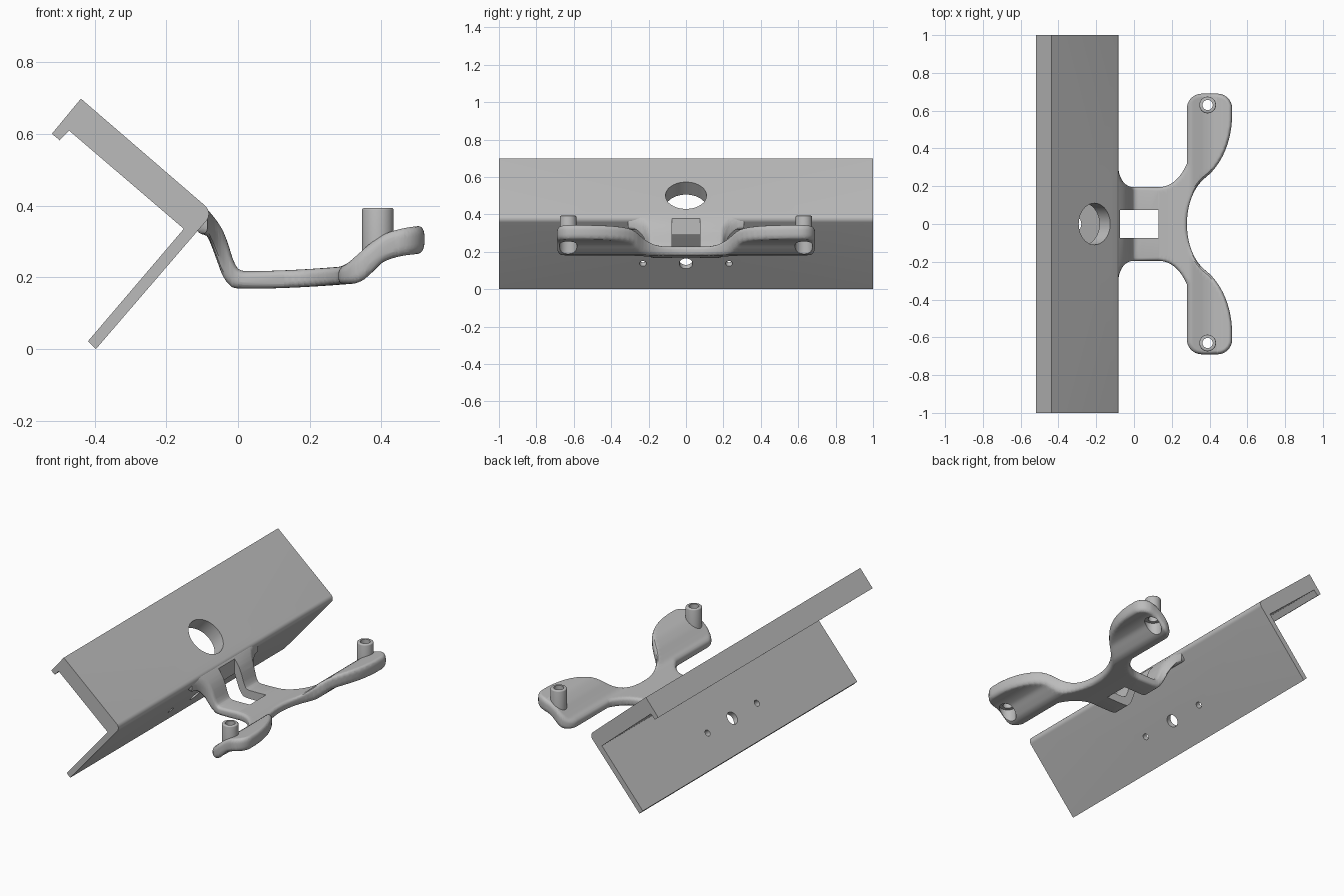
import bpy, bmesh, math
from mathutils import Vector, Matrix
from mathutils.geometry import interpolate_bezier

if "Cube" in bpy.data.objects:
    bpy.data.objects.remove(bpy.data.objects["Cube"], do_unlink=True)

grey = bpy.data.materials.new("plain grey")
grey.use_nodes = True
grey.diffuse_color = (0.5, 0.5, 0.5, 1)
grey.node_tree.nodes["Principled BSDF"].inputs["Base Color"].default_value = grey.diffuse_color


def make(name, bm):
    bmesh.ops.recalc_face_normals(bm, faces=bm.faces)
    mesh = bpy.data.meshes.new(name)
    bm.to_mesh(mesh)
    bm.free()
    mesh.materials.append(grey)
    obj = bpy.data.objects.new(name, mesh)
    bpy.context.collection.objects.link(obj)
    return obj


def prism(points, direction):
    bm = bmesh.new()
    face = bm.faces.new([bm.verts.new(p) for p in points])
    new = bmesh.ops.extrude_face_region(bm, geom=[face])["geom"]
    bmesh.ops.translate(bm, vec=direction, verts=[v for v in new if isinstance(v, bmesh.types.BMVert)])
    return bm


def cylinder(name, centre, radius, depth, axis=(0, 0, 1), bevel=0):
    bm = bmesh.new()
    turn = Vector(axis).to_track_quat('Z', 'Y').to_matrix().to_4x4()
    bmesh.ops.create_cone(bm, cap_ends=True, segments=48, radius1=radius, radius2=radius,
                          depth=depth, matrix=Matrix.Translation(centre) @ turn)
    if bevel:
        rim = [e for e in bm.edges if all(v.co.z > centre[2] for v in e.verts)]
        bmesh.ops.bevel(bm, geom=rim, offset=bevel, segments=3, profile=0.5, affect='EDGES')
    return make(name, bm)


def cut(obj, cutter):
    cutter.hide_render = True
    mod = obj.modifiers.new("cut", 'BOOLEAN')
    mod.operation, mod.solver, mod.object = 'DIFFERENCE', 'EXACT', cutter
    bpy.context.view_layer.objects.active = obj
    bpy.ops.object.modifier_apply(modifier=mod.name)
    bpy.data.objects.remove(cutter, do_unlink=True)


def smooth(obj, angle=35):
    for p in obj.data.polygons:
        p.use_smooth = True
    obj.data.set_sharp_from_angle(angle=math.radians(angle))


def curve_height(points):
    """Smooth monotone height function through (x, z) points."""
    slopes = [(b[1] - a[1]) / (b[0] - a[0]) for a, b in zip(points, points[1:])]
    tangents = [slopes[0]]
    for a, b in zip(slopes, slopes[1:]):
        tangents.append(2 * a * b / (a + b) if a * b > 0 else 0)
    tangents.append(slopes[-1])

    def height(x):
        i = 0
        while i < len(points) - 2 and x > points[i + 1][0]:
            i += 1
        (x0, z0), (x1, z1) = points[i], points[i + 1]
        h = x1 - x0
        t = min(max((x - x0) / h, 0), 1)
        s = 1 - t
        return (z0 * (1 + 2 * t) * s * s + z1 * t * t * (3 - 2 * t)
                + h * t * s * (tangents[i] * s - tangents[i + 1] * t))
    return height


# Angled bracket: thick upper plate with hooked lip, thin lower leg, rounded corner
along = Vector((0.758, 0, -0.652))
up_leg = Vector((0.652, 0, 0.758))
corner = Vector((-0.069, -1, 0.380))
r = 0.03
centre = corner - r * along - r * up_leg
profile = [Vector((x, -1, z)) for x, z in [
    (-0.396, 0), (-0.418, 0.022), (-0.151, 0.335), (-0.471, 0.609),
    (-0.497, 0.582), (-0.519, 0.600), (-0.438, 0.698)]]
for i in range(9):
    a = math.pi / 2 * i / 8
    profile.append(centre + r * (up_leg * math.cos(a) + along * math.sin(a)))
bracket = make("angle_bracket", prism(profile, (0, 2, 0)))
cut(bracket, cylinder("plate_hole", (-0.21, 0, 0.50), 0.11, 0.3, up_leg))
for y, radius in [(0, 0.036), (0.23, 0.018), (-0.23, 0.018)]:
    cut(bracket, cylinder("leg_hole", (-0.288, y, 0.145), radius, 0.2, along))
smooth(bracket)

# Forked arm: plan outline, rounded edges, then bent to follow the side profile
corners = [
    [(-0.085, 0.31), (-0.08, 0.24), (-0.05, 0.195), (0, 0.195)],
    [(0.13, 0.195), (0.20, 0.195), (0.25, 0.25), (0.28, 0.32)],
    [(0.28, 0.61), (0.28, 0.655), (0.315, 0.69), (0.36, 0.69)],
    [(0.44, 0.69), (0.485, 0.69), (0.52, 0.655), (0.52, 0.61)],
    [(0.52, 0.61), (0.525, 0.42), (0.45, 0.30), (0.375, 0.243)],
    [(0.375, 0.243), (0.31, 0.19), (0.28, 0.09), (0.28, 0)]]
half = [Vector((-0.12, 0.31, 0))]
for c in corners:
    for p in interpolate_bezier(*[Vector((x, y, 0)) for x, y in c], 12):
        if (p - half[-1]).length > 0.001:
            half.append(p)
outline = half + [Vector((p.x, -p.y, 0)) for p in reversed(half[:-1])]
top = curve_height([(-0.12, 0.415), (-0.092, 0.395), (-0.065, 0.365), (-0.045, 0.335),
                    (-0.03, 0.30), (-0.012, 0.245), (0, 0.224), (0.02, 0.217),
                    (0.28, 0.229), (0.30, 0.236), (0.33, 0.26), (0.37, 0.295),
                    (0.42, 0.325), (0.47, 0.338), (0.52, 0.345)])
bottom = curve_height([(-0.12, 0.325), (-0.087, 0.315), (-0.075, 0.29), (-0.06, 0.25),
                       (-0.045, 0.21), (-0.03, 0.185), (-0.01, 0.170), (0.02, 0.168),
                       (0.32, 0.182), (0.345, 0.19), (0.37, 0.21), (0.41, 0.245),
                       (0.46, 0.26), (0.52, 0.267)])
thick = 0.05
bm = prism(outline, (0, 0, thick))
rims = [e for e in bm.edges if abs(e.verts[0].co.z - e.verts[1].co.z) < 0.001]
bmesh.ops.bevel(bm, geom=rims, offset=0.018, segments=4, profile=0.5, affect='EDGES')
bmesh.ops.triangulate(bm, faces=bm.faces)
for i in range(1, 80):
    bmesh.ops.bisect_plane(bm, geom=bm.verts[:] + bm.edges[:] + bm.faces[:], dist=0.00001,
                           plane_co=(-0.12 + i * 0.008, 0, 0), plane_no=(1, 0, 0))
for v in bm.verts:
    low, high = bottom(v.co.x), top(v.co.x)
    v.co.z = low + (high - low) * v.co.z / thick
arm = make("forked_arm", bm)
window = [(-0.075, -0.075, 0), (0.13, -0.075, 0), (0.13, 0.075, 0), (-0.075, 0.075, 0)]
cut(arm, make("arm_window", prism(window, (0, 0, 1))))

# Hollow pegs on the fork tips, counterbored from below
for side, y in [("left", 0.63), ("right", -0.63)]:
    peg = cylinder(side + "_peg", (0.39, y, 0.331), 0.044, 0.124, bevel=0.006)
    for part in (arm, peg):
        cut(part, cylinder("bore", (0.39, y, 0.3), 0.027, 0.5))
    cut(arm, cylinder("counterbore", (0.39, y, 0.165), 0.047, 0.2))
    smooth(peg)
smooth(arm)
